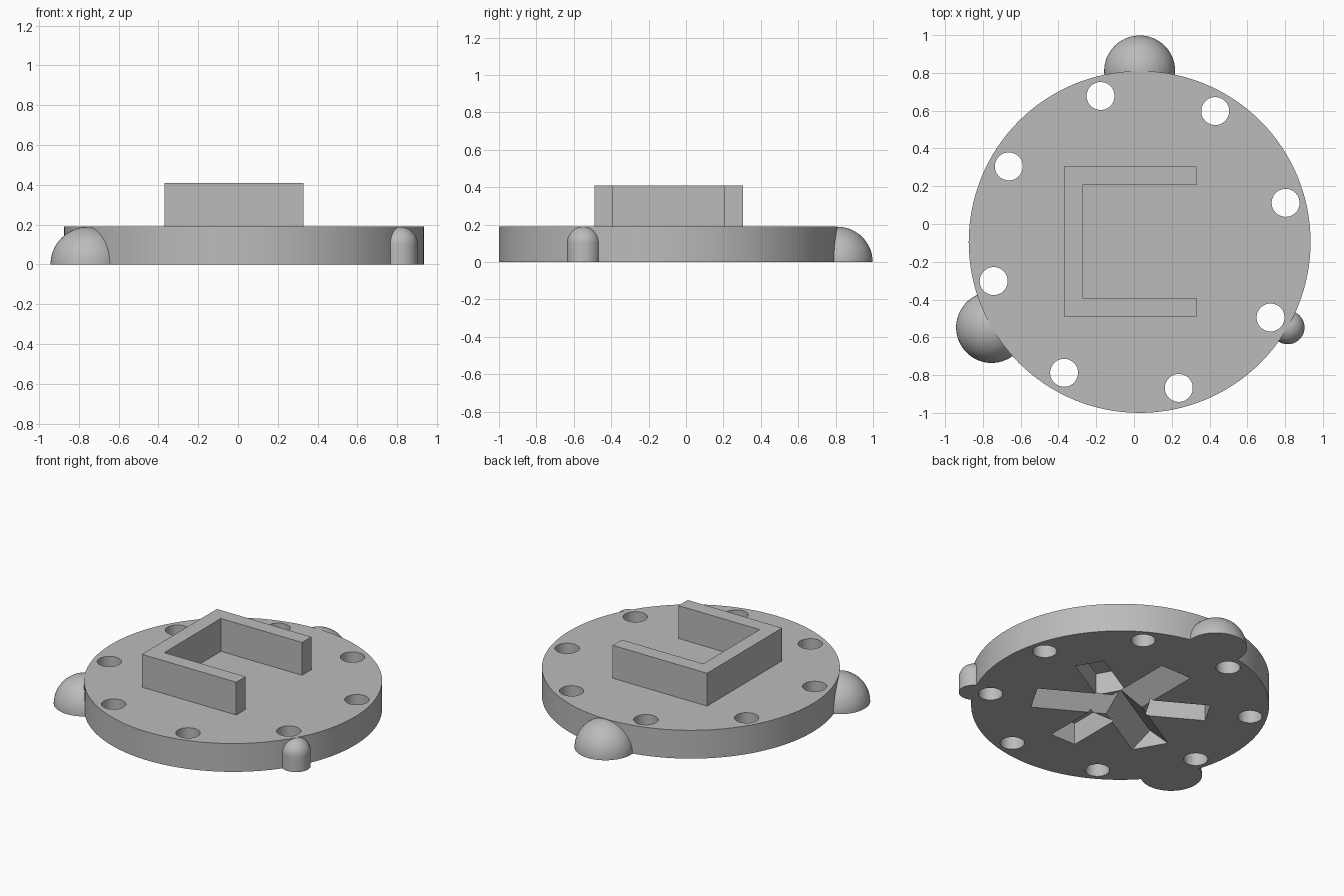
import bpy, bmesh, math
from mathutils import Matrix, Vector

if "Cube" in bpy.data.objects:
    bpy.data.objects.remove(bpy.data.objects["Cube"], do_unlink=True)

CX, CY = 0.03, -0.095      # disc axis
R, H = 0.905, 0.19         # disc radius and thickness

grey = bpy.data.materials.new("plain_grey")
grey.use_nodes = True
COLOR = (0.5, 0.5, 0.5, 1)
grey.diffuse_color = COLOR
grey.node_tree.nodes["Principled BSDF"].inputs["Base Color"].default_value = COLOR


def finish(name, bm):
    bmesh.ops.recalc_face_normals(bm, faces=bm.faces)
    mesh = bpy.data.meshes.new(name)
    bm.to_mesh(mesh)
    bm.free()
    mesh.materials.append(grey)
    obj = bpy.data.objects.new(name, mesh)
    bpy.context.collection.objects.link(obj)
    return obj


def extrude_profile(bm, points, vec):
    """Close a planar outline and extrude it along vec."""
    face = bm.faces.new([bm.verts.new(p) for p in points])
    new = bmesh.ops.extrude_face_region(bm, geom=[face])["geom"]
    verts = [v for v in new if isinstance(v, bmesh.types.BMVert)]
    bmesh.ops.translate(bm, verts=verts, vec=vec)


def polar(radius, degrees, z=0.0):
    a = math.radians(degrees)
    return Vector((CX + radius * math.cos(a), CY + radius * math.sin(a), z))


def cylinder(name, spots, radius, z0, z1, segments):
    bm = bmesh.new()
    for p in spots:
        bmesh.ops.create_cone(bm, cap_ends=True, segments=segments, radius1=radius,
                              radius2=radius, depth=z1 - z0,
                              matrix=Matrix.Translation((p.x, p.y, (z0 + z1) / 2)))
    return finish(name, bm)


def dome(name, centre, radius, base):
    """Hemisphere on a straight base, closed underneath."""
    bm = bmesh.new()
    steps, segments = 16, 64
    pts = [(0, 0, 0), (radius, 0, 0)] if base else [(0, 0, 0)]
    pts += [(radius * math.cos(t * math.pi / 2 / steps), 0,
             base + radius * math.sin(t * math.pi / 2 / steps)) for t in range(steps + 1)]
    verts = [bm.verts.new(p) for p in pts]
    edges = [bm.edges.new(pair) for pair in zip(verts, verts[1:])]
    bmesh.ops.spin(bm, geom=verts + edges, cent=(0, 0, 0), axis=(0, 0, 1),
                   angle=2 * math.pi, steps=segments)
    bmesh.ops.remove_doubles(bm, verts=bm.verts, dist=1e-5)
    bmesh.ops.translate(bm, verts=bm.verts, vec=centre)
    return finish(name, bm)


def cut(obj, cutter):
    cutter.hide_render = True
    mod = obj.modifiers.new("cut", 'BOOLEAN')
    mod.operation, mod.solver, mod.object = 'DIFFERENCE', 'EXACT', cutter
    bpy.context.view_layer.objects.active = obj
    bpy.ops.object.modifier_apply(modifier=mod.name)


def smooth(obj):
    bpy.ops.object.select_all(action='DESELECT')
    obj.select_set(True)
    bpy.context.view_layer.objects.active = obj
    bpy.ops.object.shade_smooth_by_angle(angle=math.radians(30))


# Base disc and its domed feet
disc = cylinder("base_disc", [Vector((CX, CY, 0))], R, 0, H, 128)
feet = [
    dome("back_dome", polar(R, 90), 0.188, 0),
    dome("front_right_dome", polar(R, 210), 0.188, 0),
    dome("front_left_pin", polar(R, 330), 0.089, 0.1),
]

# Ring of bolt holes
holes = cylinder("hole_cutter", [polar(0.8, 15 + 45 * k) for k in range(8)],
                 0.074, -0.1, H + 0.1, 48)
for part in [disc] + feet:
    cut(part, holes)

cutters = [holes]

# V grooves underneath, running from the centre towards each foot
HALF, DEPTH, LOW = 0.115, 0.112, 0.05
for angle in (90, 210, 330):
    bm = bmesh.new()
    flare = HALF * (1 + LOW / DEPTH)
    extrude_profile(bm, [(-0.0, -flare, -LOW), (0, flare, -LOW), (0, 0, DEPTH)], (0.53, 0, 0))
    turn = Matrix.Translation((CX, CY, 0)) @ Matrix.Rotation(math.radians(angle), 4, 'Z')
    bmesh.ops.transform(bm, matrix=turn, verts=bm.verts)
    groove = finish("groove_cutter", bm)
    cut(disc, groove)
    cutters.append(groove)

# Square slots underneath, opposite the grooves
for angle in (30, 150, 270):
    bm = bmesh.new()
    w = 0.093
    extrude_profile(bm, [(0.17, -w, -LOW), (0.54, -w, -LOW), (0.54, w, -LOW), (0.17, w, -LOW)],
                    (0, 0, LOW + 0.147))
    turn = Matrix.Translation((CX, CY, 0)) @ Matrix.Rotation(math.radians(angle), 4, 'Z')
    bmesh.ops.transform(bm, matrix=turn, verts=bm.verts)
    slot = finish("slot_cutter", bm)
    cut(disc, slot)
    cutters.append(slot)

for c in cutters:
    bpy.data.objects.remove(c, do_unlink=True)
for part in [disc] + feet:
    smooth(part)

# C-shaped bracket on top, open towards +x
bm = bmesh.new()
x0, x1, y0, y1, t = -0.37, 0.33, -0.49, 0.305, 0.098
outline = [(x0, y0), (x1, y0), (x1, y0 + t), (x0 + t, y0 + t),
           (x0 + t, y1 - t), (x1, y1 - t), (x1, y1), (x0, y1)]
extrude_profile(bm, [(x, y, H - 0.005) for x, y in outline], (0, 0, 0.225))
finish("top_bracket", bm)
